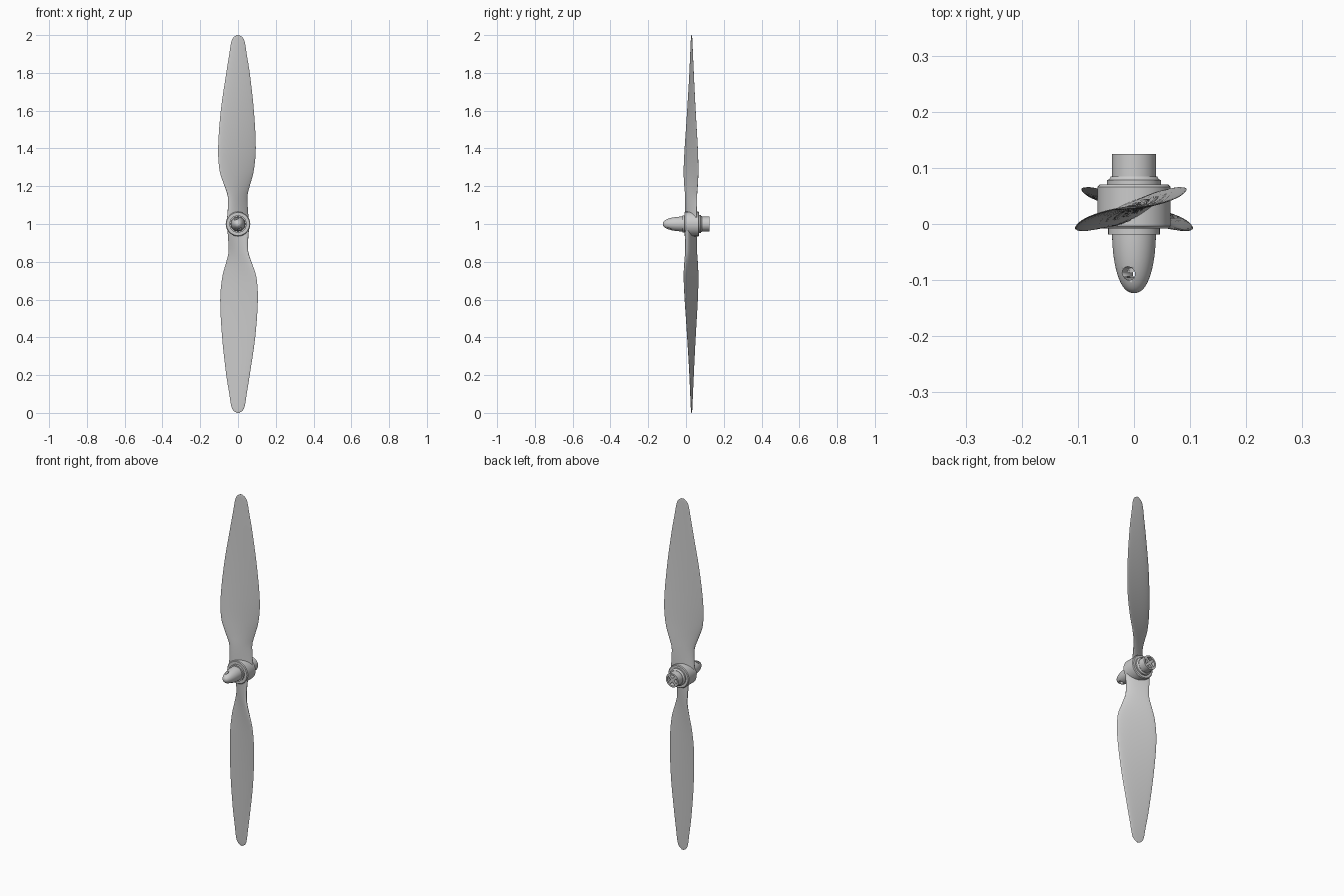
import bpy, bmesh, math
from mathutils import Matrix, Vector

if "Cube" in bpy.data.objects:
    bpy.data.objects.remove(bpy.data.objects["Cube"], do_unlink=True)

grey = bpy.data.materials.new("light grey")
grey.use_nodes = True
grey.diffuse_color = (0.6, 0.6, 0.6, 1)
grey.node_tree.nodes["Principled BSDF"].inputs["Base Color"].default_value = (0.6, 0.6, 0.6, 1)

CENTRE = Vector((0, 0.03, 1))


def finish(name, bm, angle=35):
    """Turn a bmesh into a smooth shaded grey object."""
    bmesh.ops.recalc_face_normals(bm, faces=bm.faces)
    mesh = bpy.data.meshes.new(name)
    bm.to_mesh(mesh)
    bm.free()
    mesh.materials.append(grey)
    obj = bpy.data.objects.new(name, mesh)
    bpy.context.collection.objects.link(obj)
    bpy.ops.object.select_all(action="DESELECT")
    obj.select_set(True)
    bpy.context.view_layer.objects.active = obj
    bpy.ops.object.shade_smooth_by_angle(angle=math.radians(angle))
    return obj


def lathe(name, profile, sides=48):
    """Spin (y, radius) points around the shaft axis."""
    bm = bmesh.new()
    rings = []
    for y, r in profile:
        if r == 0:
            rings.append([bm.verts.new((0, y, 1))] * sides)
        else:
            turns = [math.tau * i / sides for i in range(sides)]
            rings.append([bm.verts.new((r * math.cos(t), y, 1 + r * math.sin(t))) for t in turns])
    for a, b in zip(rings, rings[1:]):
        for i in range(sides):
            j = (i + 1) % sides
            bm.faces.new(list(dict.fromkeys((a[i], a[j], b[j], b[i]))))
    return finish(name, bm)


def cut(obj, cutter):
    cutter.hide_render = True
    cutter.hide_set(True)
    mod = obj.modifiers.new("cut", "BOOLEAN")
    mod.operation = "DIFFERENCE"
    mod.solver = "EXACT"
    mod.object = cutter


def spline(table, t):
    """Smooth interpolation through rows whose first entry is the position."""
    k = max(i for i in range(len(table) - 1) if table[i][0] <= t)
    p, q = table[k], table[k + 1]
    o, r = table[max(k - 1, 0)], table[min(k + 2, len(table) - 1)]
    h = q[0] - p[0]
    u = (t - p[0]) / h
    out = []
    for c in range(1, len(p)):
        m0 = (q[c] - o[c]) / (q[0] - o[0]) * h
        m1 = (r[c] - p[c]) / (r[0] - p[0]) * h
        out.append((2*u**3 - 3*u**2 + 1) * p[c] + (u**3 - 2*u**2 + u) * m0
                   + (3*u**2 - 2*u**3) * q[c] + (u**3 - u**2) * m1)
    return out


# Blade stations: distance from hub, left edge, right edge, pitch, thickness
STATIONS = [
    (0.03, -0.058, 0.056, 24, 0.034),
    (0.10, -0.053, 0.051, 28, 0.030),
    (0.15, -0.055, 0.050, 29, 0.026),
    (0.20, -0.071, 0.062, 27, 0.021),
    (0.28, -0.097, 0.083, 23, 0.017),
    (0.40, -0.105, 0.094, 19, 0.015),
    (0.60, -0.091, 0.084, 14, 0.012),
    (0.80, -0.062, 0.062, 10, 0.009),
    (0.90, -0.046, 0.046, 8, 0.007),
    (0.97, -0.034, 0.034, 6, 0.005),
    (0.99, -0.022, 0.022, 6, 0.004),
    (1.00, -0.006, 0.006, 6, 0.002),
]


def blade(name, turn):
    bm = bmesh.new()
    sides, steps = 32, 56
    spots = [0.03 + 0.94 * i / steps for i in range(steps)]
    spots += [0.97, 0.98, 0.985, 0.99, 0.994, 0.997, 1.0]
    rings = []
    for d in spots:
        left, right, pitch, thick = spline(STATIONS, min(d, 0.99999))
        slope = math.tan(math.radians(pitch))
        ring = []
        for i in range(sides):
            a = math.tau * i / sides
            s = math.cos(a)
            x = (left + right) / 2 + (right - left) / 2 * s
            camber = -0.12 * thick * (1 - s * s)
            y = x * slope + thick / 2 * math.sin(a) * (1 - 0.25 * s) + camber
            ring.append(bm.verts.new((x, y, d)))
        rings.append(ring)
    for a, b in zip(rings, rings[1:]):
        for i in range(sides):
            j = (i + 1) % sides
            bm.faces.new((a[i], a[j], b[j], b[i]))
    bm.faces.new(rings[0])
    bm.faces.new(rings[-1])
    bm.transform(Matrix.Translation(CENTRE) @ Matrix.Rotation(turn, 4, "Y"))
    return finish(name, bm, 50)


blade("upper_blade", 0)
blade("lower_blade", math.pi)

# Hub drum with rounded rims, and the stepped rings on either side
lathe("hub", [(-0.008, 0), (-0.008, 0.061), (-0.004, 0.065), (0.066, 0.065), (0.070, 0.061), (0.070, 0)])
lathe("front_collar", [(-0.019, 0), (-0.019, 0.046), (-0.006, 0.046), (-0.006, 0)])
lathe("rear_collar", [(0.068, 0), (0.068, 0.048), (0.078, 0.048), (0.080, 0.044), (0.085, 0.041), (0.085, 0)])

# Bullet-shaped spinner with a tilted cross hole
nose = [(-0.123 + 0.107 * (1 - math.cos(k * math.pi / 32)),
         0.039 * math.sin(k * math.pi / 32) ** 0.85) for k in range(17)]
spinner = lathe("spinner", nose + [(-0.016, 0)])
bm = bmesh.new()
bmesh.ops.create_cone(bm, cap_ends=True, segments=24, radius1=0.012, radius2=0.012, depth=0.12,
                      matrix=Matrix.Translation((0, -0.088, 1)) @ Matrix.Rotation(math.radians(-20), 4, "Y"))
cut(spinner, finish("spinner_hole_cutter", bm))

# Hollow rear sleeve with crossed ribs inside
lathe("rear_sleeve", [(0.08, 0), (0.08, 0.039), (0.125, 0.039), (0.125, 0.030), (0.095, 0.030), (0.095, 0)])
for side, turn in (("first", 45), ("second", 135)):
    bm = bmesh.new()
    bmesh.ops.create_cube(bm, size=1, matrix=Matrix.Translation((0, 0.108, 1))
                          @ Matrix.Rotation(math.radians(turn), 4, "Y") @ Matrix.Diagonal((0.064, 0.03, 0.014, 1)))
    finish(side + "_sleeve_rib", bm)
